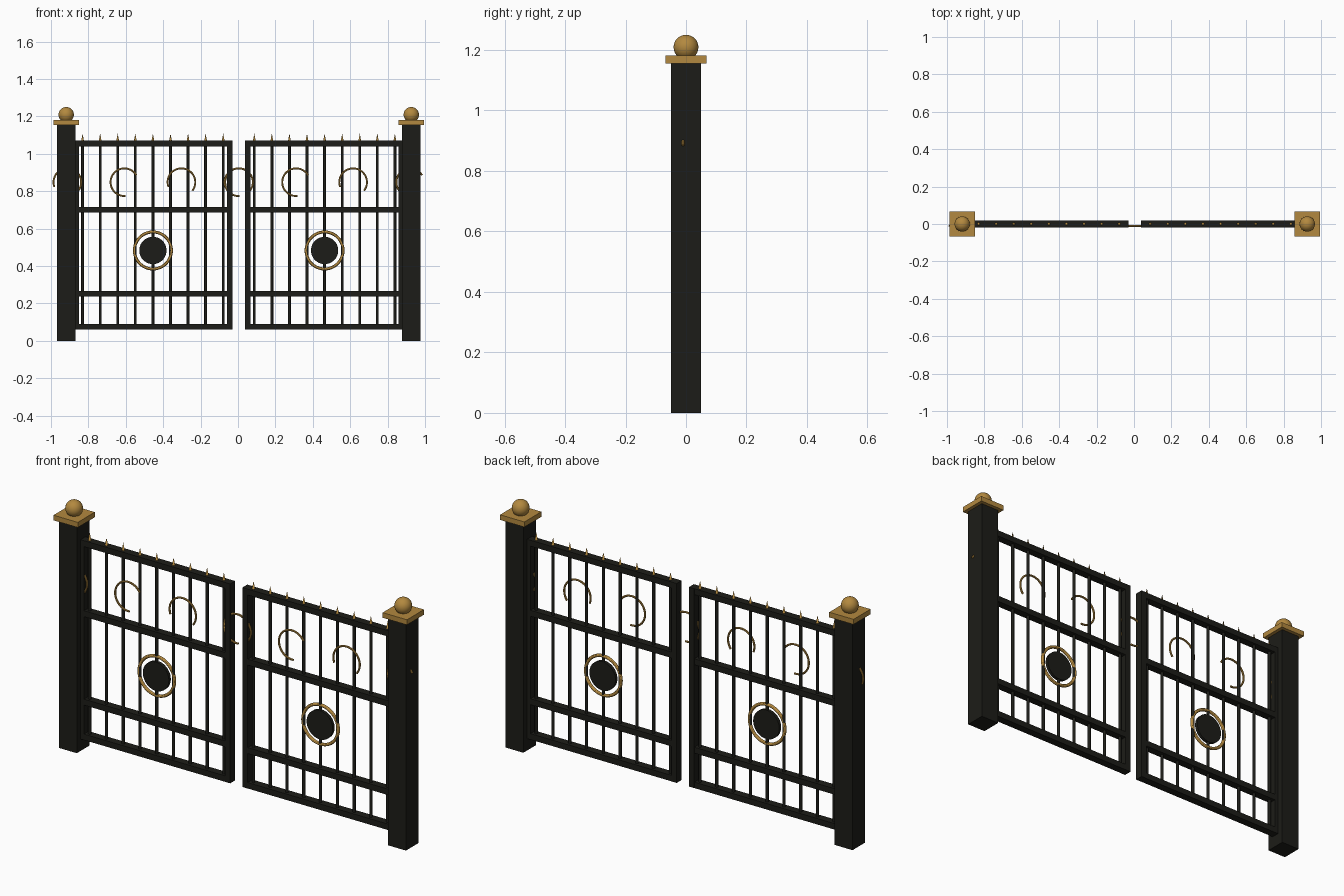
import bpy, math

if "Cube" in bpy.data.objects:
    bpy.data.objects.remove(bpy.data.objects["Cube"])

def material(name, rgb):
    m = bpy.data.materials.new(name)
    m.diffuse_color = (*rgb, 1)
    m.use_nodes = True
    m.node_tree.nodes["Principled BSDF"].inputs["Base Color"].default_value = m.diffuse_color
    return m

IRON = material("black_iron", (0.012, 0.012, 0.009))
GOLD = material("gilding", (0.45, 0.25, 0.05))
MID = 0.004          # plane the two leaves mirror about

def finish(name, mat, smooth=False):
    o = bpy.context.object
    o.name = name
    o.data.materials.append(mat)
    if smooth:
        bpy.ops.object.shade_smooth_by_angle()
    return o

def box(name, x0, x1, y, z0, z1, mat=IRON):
    bpy.ops.mesh.primitive_cube_add(size=1, location=((x0 + x1) / 2, 0, (z0 + z1) / 2))
    bpy.context.object.scale = (x1 - x0, 2 * y, z1 - z0)
    bpy.ops.object.transform_apply(location=False, rotation=False, scale=True)
    return finish(name, mat)

def scroll(name, cx, start, end):
    # open arc of round wire, set just in front of the bars
    c = bpy.data.curves.new(name, 'CURVE')
    c.dimensions = '3D'
    c.bevel_depth = 0.005
    c.bevel_resolution = 2
    c.use_fill_caps = True
    n = 28
    s = c.splines.new('POLY')
    s.points.add(n - 1)
    for i, p in enumerate(s.points):
        a = math.radians(start + (end - start) * i / (n - 1))
        p.co = (cx + 0.074 * math.cos(a), -0.01, 0.848 + 0.074 * math.sin(a), 1)
    o = bpy.data.objects.new(name, c)
    bpy.context.collection.objects.link(o)
    bpy.context.view_layer.objects.active = o
    bpy.ops.object.select_all(action='DESELECT')
    o.select_set(True)
    bpy.ops.object.convert(target='MESH')
    finish(name, GOLD, True)

for side, s in (("left", -1), ("right", 1)):
    # post, cap and ball finial
    px = MID + s * 0.9225
    box(side + "_post", px - 0.05, px + 0.05, 0.05, 0, 1.155)
    box(side + "_post_cap", px - 0.068, px + 0.068, 0.068, 1.155, 1.181, GOLD)
    bpy.ops.mesh.primitive_uv_sphere_add(segments=32, ring_count=16, radius=0.041, location=(px, 0, 1.209))
    finish(side + "_ball_finial", GOLD, True)

    # leaf frame: two stiles and four rails
    cx = MID + s * 0.459
    x0, x1 = cx - 0.425, cx + 0.425
    box(side + "_stile_a", x0, x0 + 0.03, 0.02, 0.06, 1.07)
    box(side + "_stile_b", x1 - 0.03, x1, 0.02, 0.06, 1.07)
    for z in (0.06, 0.237, 0.685, 1.04):
        box(side + "_rail", x0 + 0.029, x1 - 0.029, 0.0195, z, z + 0.03)

    # vertical bars with gilded spikes
    for i in range(9):
        bx = cx + (i - 4) * 0.094
        bpy.ops.mesh.primitive_cylinder_add(vertices=12, radius=0.0075, depth=0.98, location=(bx, 0, 0.565))
        finish(side + "_bar", IRON, True)
        bpy.ops.mesh.primitive_cone_add(vertices=12, radius1=0.008, depth=0.042, location=(bx, 0, 1.087))
        finish(side + "_spike", GOLD, True)

    # medallion disc and ring
    bpy.ops.mesh.primitive_cylinder_add(vertices=40, radius=0.073, depth=0.016,
                                        location=(cx, 0, 0.483), rotation=(math.pi / 2, 0, 0))
    finish(side + "_medallion_disc", IRON, True)
    bpy.ops.mesh.primitive_torus_add(major_radius=0.099, minor_radius=0.008, major_segments=48,
                                     minor_segments=12, location=(cx, 0, 0.483), rotation=(math.pi / 2, 0, 0))
    finish(side + "_medallion_ring", GOLD, True)

    # row of four scrolls, alternating in turn
    for i in range(4):
        span = (30, 275) if i % 2 else (-38, 200)
        scroll(side + "_scroll", cx + (i - 1.5) * 0.305, *span)
